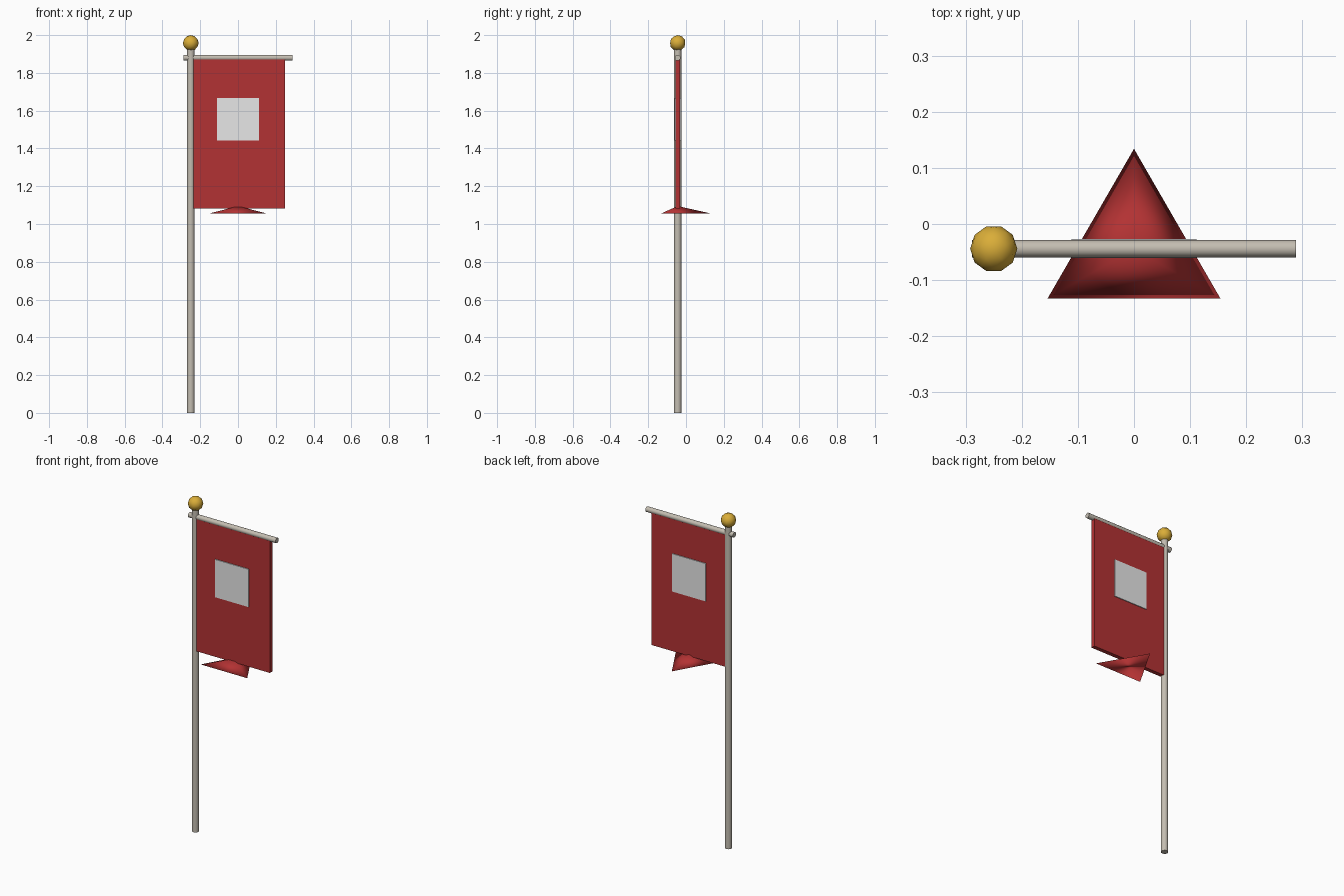
import bpy, math

if "Cube" in bpy.data.objects:
    bpy.data.objects.remove(bpy.data.objects["Cube"])

Y = -0.044          # plane of pole and banner
POLE_X = -0.25


def material(name, rgb):
    m = bpy.data.materials.new(name)
    m.diffuse_color = (*rgb, 1)
    m.use_nodes = True
    m.node_tree.nodes["Principled BSDF"].inputs["Base Color"].default_value = m.diffuse_color
    return m


RED = material("banner red", (0.45, 0.032, 0.033))
GREY = material("emblem light grey", (0.8, 0.8, 0.8))
STONE = material("pole grey beige", (0.55, 0.51, 0.44))
GOLD = material("finial gold", (0.70, 0.42, 0.04))


def finish(name, mat, angle=None):
    ob = bpy.context.object
    ob.name = name
    ob.data.materials.clear()
    ob.data.materials.append(mat)
    if angle is not None:
        bpy.ops.object.shade_smooth_by_angle(angle=math.radians(angle))
    return ob


def rod(name, loc, radius, length, rot=(0, 0, 0)):
    bpy.ops.mesh.primitive_cylinder_add(vertices=12, radius=radius, depth=length,
                                        location=loc, rotation=rot)
    return finish(name, STONE, 40)


def box(name, loc, size, mat):
    bpy.ops.mesh.primitive_cube_add(size=1, location=loc)
    ob = finish(name, mat)
    ob.scale = size
    bpy.ops.object.transform_apply(location=False, rotation=False, scale=True)
    return ob


# pole and crossbar
rod("pole", (POLE_X, Y, 0.965), 0.02, 1.93)
rod("crossbar", (0, Y, 1.88), 0.0155, 0.578, (0, math.pi / 2, 0))

# faceted ball on top of the pole
bpy.ops.mesh.primitive_ico_sphere_add(subdivisions=2, radius=0.042,
                                      location=(POLE_X, Y, 1.958),
                                      rotation=(0, 0, math.radians(18)))
finish("finial", GOLD, 30)

# cloth, with an emblem plate on each side
box("banner", (0, Y, 1.48), (0.5, 0.024, 0.795), RED)
for side, label in ((-1, "front"), (1, "back")):
    box("emblem_" + label, (0, Y + side * 0.013, 1.554), (0.222, 0.008, 0.226), GREY)

# flat three-sided tail under the cloth
bpy.ops.mesh.primitive_cone_add(vertices=3, radius1=0.178, radius2=0, depth=0.04,
                                location=(0, Y, 1.075))
tail = finish("tail", RED)
bpy.ops.object.shade_smooth()
# turn one corner towards the back
corner = max((v.co for v in tail.data.vertices), key=lambda c: c.xy.length)
tail.rotation_euler.z = math.pi / 2 - math.atan2(corner.y, corner.x)
